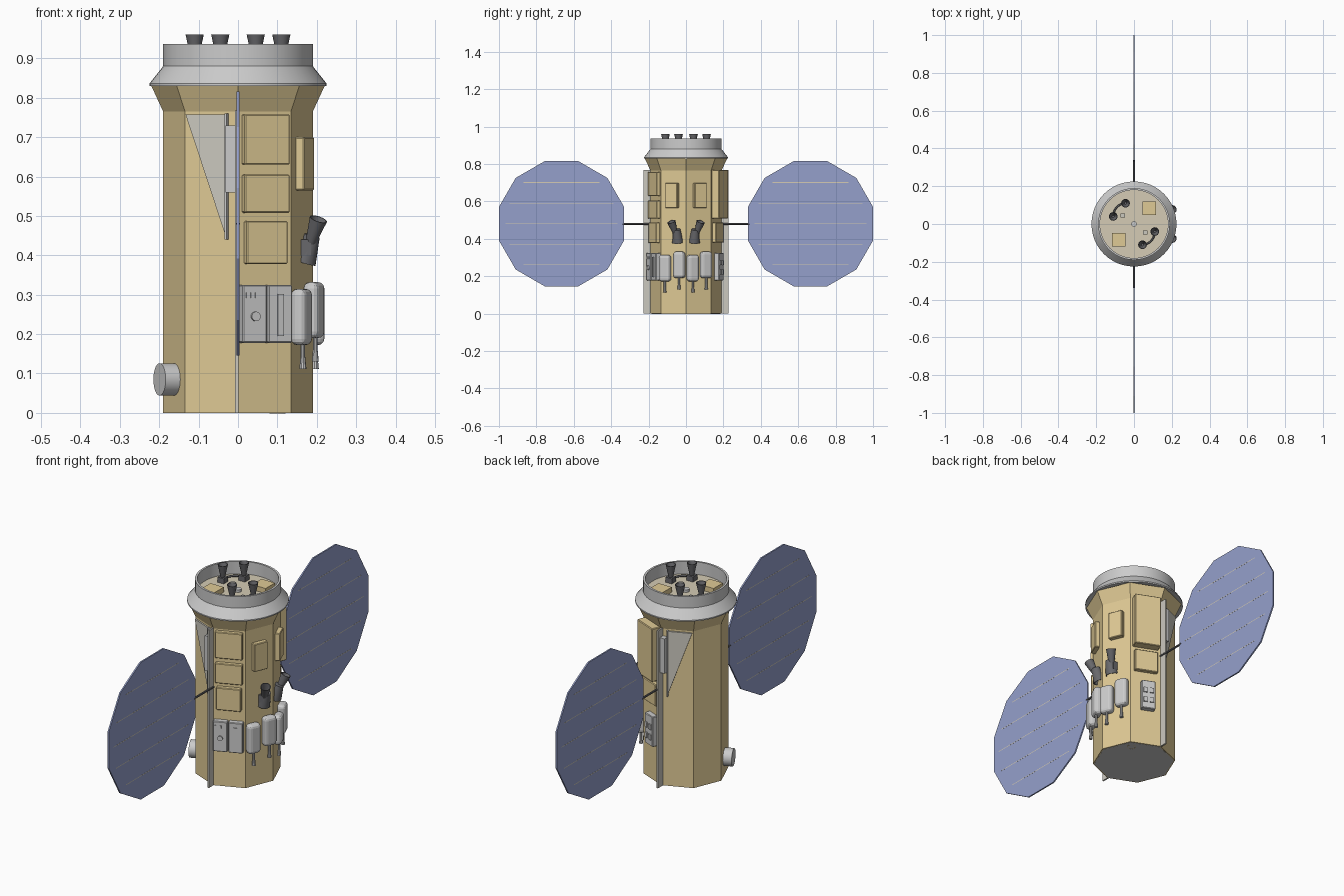
import bpy, bmesh, math
from math import radians, cos, sin, pi
from mathutils import Vector, Matrix

if "Cube" in bpy.data.objects:
    bpy.data.objects.remove(bpy.data.objects["Cube"])


def mat(name, c):
    m = bpy.data.materials.new(name)
    m.diffuse_color = (*c, 1)
    m.use_nodes = True
    m.node_tree.nodes["Principled BSDF"].inputs["Base Color"].default_value = m.diffuse_color
    return m


GOLD = mat("gold_foil", (0.74, 0.59, 0.30))
DECK = mat("beige_deck", (0.66, 0.60, 0.46))
BLUE = mat("solar_blue", (0.30, 0.35, 0.60))
DARK = mat("dark_metal", (0.14, 0.14, 0.15))
FIN = mat("pale_metal", (0.60, 0.58, 0.52))
APO = 0.19 * cos(pi / 8)      # distance from axis to an octagon face


def finish(name, bm, m=None, smooth=False):
    bmesh.ops.recalc_face_normals(bm, faces=bm.faces)
    me = bpy.data.meshes.new(name)
    bm.to_mesh(me)
    bm.free()
    o = bpy.data.objects.new(name, me)
    bpy.context.collection.objects.link(o)
    if m:
        me.materials.append(m)
    if smooth:
        bpy.ops.object.select_all(action='DESELECT')
        o.select_set(True)
        bpy.context.view_layer.objects.active = o
        bpy.ops.object.shade_smooth_by_angle(angle=radians(35))
    return o


def lathe(name, prof, n, m=None, closed=False, smooth=False):
    """Revolve (radius, z) profile around z with n sides."""
    bm = bmesh.new()
    rings = [[bm.verts.new((r * cos(2 * pi * i / n), r * sin(2 * pi * i / n), z))
              for i in range(n)] for r, z in prof]
    pairs = list(zip(rings, rings[1:] + rings[:1])) if closed else list(zip(rings, rings[1:]))
    for a, b in pairs:
        for i in range(n):
            j = (i + 1) % n
            bm.faces.new((a[i], a[j], b[j], b[i]))
    if not closed:
        bm.faces.new(rings[0])
        bm.faces.new(rings[-1])
    return finish(name, bm, m, smooth)


def cone(name, p, q, r1, r2, m=None, n=20):
    """Cylinder or cone from p to q."""
    p, q = Vector(p), Vector(q)
    d = q - p
    bm = bmesh.new()
    M = Matrix.Translation((p + q) / 2) @ d.to_track_quat('Z', 'Y').to_matrix().to_4x4()
    bmesh.ops.create_cone(bm, cap_ends=True, segments=n, radius1=r1, radius2=r2,
                          depth=d.length, matrix=M)
    return finish(name, bm, m, True)


def bell(name, p, q, r1, r2, m):
    """Hollow flared nozzle from p to q."""
    p, q = Vector(p), Vector(q)
    L = (q - p).length
    o = lathe(name, [(r1, 0), (r2, L), (r2 * .88, L), (r1 * .7, L * .3)], 20, m, smooth=True)
    o.matrix_world = Matrix.Translation(p) @ (q - p).to_track_quat('Z', 'Y').to_matrix().to_4x4()
    return o


def box(name, lo, hi, m=None):
    lo, hi = Vector(lo), Vector(hi)
    bm = bmesh.new()
    bmesh.ops.create_cube(bm, size=1, matrix=Matrix.Translation((lo + hi) / 2)
                          @ Matrix.Diagonal((*(hi - lo), 1)))
    return finish(name, bm, m)


def on_face(o, ang):
    """Local x = outward from face, local y = along the face."""
    o.matrix_world = Matrix.Rotation(radians(ang), 4, 'Z') @ Matrix.Translation((APO, 0, 0))
    return o


def face_box(name, ang, u, w, z0, z1, p, m=None, base=-0.004, bev=0, seg=1):
    o = on_face(box(name, (base, u - w / 2, z0), (p, u + w / 2, z1), m), ang)
    if bev:
        b = o.modifiers.new("bevel", 'BEVEL')
        b.width, b.segments = bev, seg
    return o


# octagonal bus with flared neck
lathe("body", [(0.19, 0), (0.19, 0.765), (0.22, 0.83)], 8, GOLD)
lathe("bottom_cover", [(0.184, -0.0005), (0.184, 0.004)], 8)
bell("drain_port", (0.1, 0.1, 0.03), (0.1, 0.1, -0.001), 0.014, 0.02, GOLD)

# top collar, open at the top, and deck
lathe("top_collar", [(0.215, 0.83), (0.225, 0.83), (0.225, 0.836), (0.19, 0.88), (0.19, 0.936),
                     (0.18, 0.936), (0.18, 0.84)], 48, closed=True, smooth=True)
lathe("top_deck", [(0.182, 0.84), (0.182, 0.875)], 48, DECK)
cone("deck_hub", (0, 0, 0.875), (0, 0, 0.887), 0.015, 0.015)
for s in (1, -1):
    box("deck_box", (s * .08 - .036, s * .083 - .036, .87), (s * .08 + .036, s * .083 + .036, .9), GOLD)
    box("deck_unit", (-s * .06 - .012, s * .045 - .01, .87), (-s * .06 + .012, s * .045 + .01, .884), FIN)
    ends = [(-0.045 * s, 0.11 * s), (-0.11 * s, 0.04 * s)]
    for x, y in ends:
        box("nozzle_mount", (x - .017, y - .017, .87), (x + .017, y + .017, .9), DARK)
        bell("top_nozzle", (x, y, .895), (x, y, .96), 0.009, 0.023, DARK)
    # feed pipe between the paired nozzles
    cu = bpy.data.curves.new("feed_pipe", 'CURVE')
    cu.dimensions = '3D'
    cu.bevel_depth, cu.bevel_resolution = 0.005, 1
    sp = cu.splines.new('POLY')
    sp.points.add(6)
    for i, pt in enumerate(sp.points):
        a = i / 6 * pi / 2
        pt.co = (s * (-.045 - .065 * sin(a)), s * (.04 + .07 * cos(a)), .89, 1)
    cu.materials.append(DARK)
    bpy.context.collection.objects.link(bpy.data.objects.new("feed_pipe", cu))

# solar wings, booms, edge fins and gussets, mirrored front and back
for s in (1, -1):
    bm = bmesh.new()
    bmesh.ops.create_cone(bm, cap_ends=True, segments=12, radius1=.3465, radius2=.3465, depth=.007,
                          matrix=Matrix.Translation((0, s * .6655, .481))
                          @ Matrix.Rotation(pi / 2, 4, 'Y') @ Matrix.Rotation(pi / 12, 4, 'Z'))
    finish("solar_panel", bm, BLUE)
    for i in range(-2, 3):
        z = i * 0.11
        h = math.sqrt(.3 ** 2 - z * z)
        box("panel_seam", (-.0038, s * .6655 - h, .48 + z), (.0038, s * .6655 + h, .483 + z), DECK)
    cone("panel_boom", (0, s * .18, .48), (0, s * .34, .48), .005, .005, DARK, 10)
    ys = sorted((s * .18, s * .226))
    box("edge_fin", (-.007, ys[0], 0), (.001, ys[1], .768), FIN)
    ys = sorted((s * .185, s * .212))
    box("hinge_plate", (-.032, ys[0], .56), (-.007, ys[1], .73))
    # triangular gusset on the face beside the fin
    bm = bmesh.new()
    k = s * -1
    tri = [(k * .045, .44), (k * .045, .757), (k * -.068, .757)]
    f = bm.faces.new([bm.verts.new((-.002, u, z)) for u, z in tri])
    ex = bmesh.ops.extrude_face_region(bm, geom=[f])
    bmesh.ops.translate(bm, vec=(.01, 0, 0), verts=[v for v in ex['geom']
                                                    if isinstance(v, bmesh.types.BMVert)])
    on_face(finish("gusset", bm, FIN), 112.5 if s > 0 else 247.5)
    face_box("gusset_rail", 112.5 if s > 0 else 247.5, k * .044, .006, .44, .76, .014)

# foil boxes on the fin-side faces
for z0, z1, w in ((.63, .758, .124), (.508, .605, .124), (.378, .487, .112)):
    face_box("foil_box", 292.5, 0, w, z0, z1, .02, GOLD, bev=.003)
face_box("large_foil_box", 67.5, 0, .124, .508, .768, .042, GOLD, bev=.003)
face_box("foil_box", 67.5, 0, .112, .38, .487, .02, GOLD, bev=.003)

# grey instrument boxes
for name, ang, u in (("knob_box", 292.5, -.037), ("slot_box", 292.5, .033), ("rear_box", 67.5, .008)):
    face_box(name, ang, u, .066, .178, .325, .026, bev=.003)
on_face(cone("knob", (.02, -.036, .245), (.033, -.036, .245), .012, .012), 292.5)
face_box("slot_bar", 292.5, .033, .016, .195, .302, .031, base=.02)
for i in range(4):
    face_box("rear_key", 67.5, -.008 + .03 * (i % 2), .018, .21 + .05 * (i // 2),
             .235 + .05 * (i // 2), .032, base=.02)
    face_box("knob_box_key", 292.5, -.058 + .012 * i, .006, .292, .306, .029, base=.02)

# two outward faces: foil box, rounded tanks with stems, dark thruster pair
for s in (1, -1):
    ang = 22.5 * s
    face_box("sensor_box", ang, s * .004, .07, .565, .70, .022, GOLD, bev=.003)
    for y, z0, z1 in ((.036, .172, .315) if s > 0 else (.036, .19, .332),
                      (.107, .19, .332) if s > 0 else (.112, .172, .315)):
        u = s * (y - .0735) / .924
        face_box("tank", ang, u, .064, z0, z1, .037, bev=.016, seg=3)
        on_face(cone("tank_stem", (.02, u, z0 + .01), (.02, u, z0 - .035), .006, .006, None, 10), ang)
        on_face(cone("tank_tip", (.02, u, z0 - .03), (.02, u, z0 - .06), .006, .009, None, 10), ang)
    box("thruster_mount", (.155, s * .05 - .022, .40), (.185, s * .05 + .022, .44), DARK)
    bell("thruster_lower", (.188, s * .05, .45), (.168, s * .044, .382), .02, .03, DARK)
    bell("thruster_upper", (.182, s * .056, .425), (.204, s * .078, .492), .012, .023, DARK)

# round sensor low on the front left face
on_face(cone("round_sensor", (-.02, 0, .085), (.04, 0, .085), .041, .041, None, 28), 202.5)
